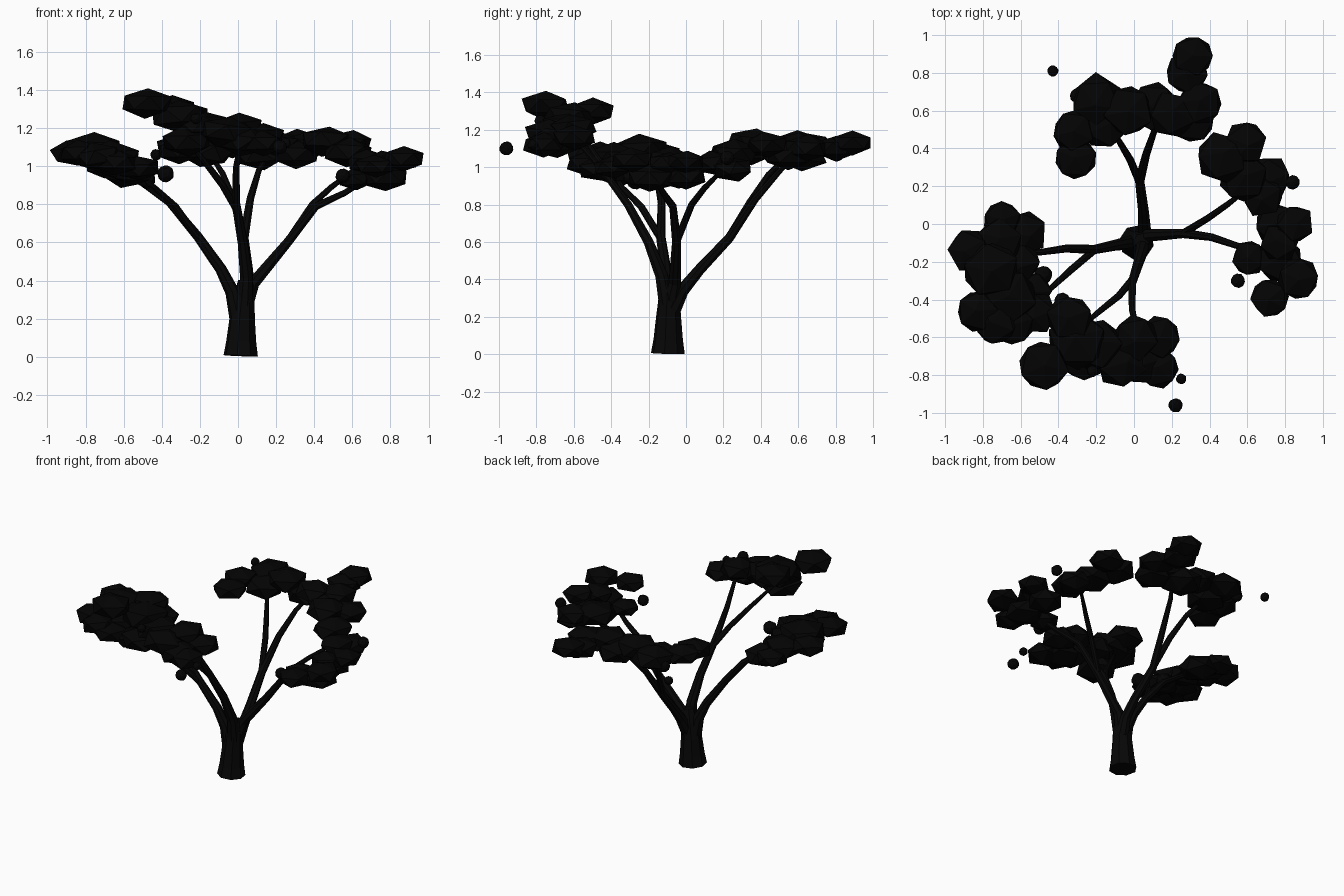
import bpy, bmesh, random
from mathutils import Matrix, Vector

random.seed(11)


def material(name, rgb):
    m = bpy.data.materials.new(name)
    m.diffuse_color = (*rgb, 1)
    return m


BARK = material("dark_bark", (0.002, 0.002, 0.002))
LEAF = material("dark_leaf", (0.001, 0.001, 0.001))


def limb(name, points):
    """Eight-sided tapered tube through (x, y, z, radius) points."""
    cu = bpy.data.curves.new(name, 'CURVE')
    cu.dimensions = '3D'
    cu.bevel_depth = 1.0
    cu.bevel_resolution = 2
    cu.use_fill_caps = True
    sp = cu.splines.new('POLY')
    sp.points.add(len(points) - 1)
    for p, (x, y, z, r) in zip(sp.points, points):
        p.co = (x, y, z, 1)
        p.radius = r
    sp.use_smooth = False
    ob = bpy.data.objects.new(name, cu)
    bpy.context.collection.objects.link(ob)
    bpy.ops.object.select_all(action='DESELECT')
    ob.select_set(True)
    bpy.context.view_layer.objects.active = ob
    bpy.ops.object.convert(target='MESH')
    ob.data.materials.clear()
    ob.data.materials.append(BARK)


def foliage(name, blobs, flat=0.56, detail=1, grow=1.1):
    """Cluster of flattened, faceted leaf puffs given as (x, y, z, radius)."""
    bm = bmesh.new()
    for x, y, z, r in blobs:
        vs = bmesh.ops.create_icosphere(bm, subdivisions=detail, radius=r * grow)["verts"]
        spin = Matrix.Rotation(random.uniform(0, 6.28), 3, 'Z') @ Matrix.Rotation(random.uniform(-0.3, 0.3), 3, 'X')
        for v in vs:
            c = spin @ v.co * random.uniform(0.95, 1.05)
            v.co = Vector((c.x + x, c.y + y, c.z * flat + z))
    me = bpy.data.meshes.new(name)
    bm.to_mesh(me)
    bm.free()
    me.materials.append(LEAF)
    bpy.context.collection.objects.link(bpy.data.objects.new(name, me))


# trunk with flared foot
limb("trunk", [(0.014, -0.097, 0.005, 0.092), (0.017, -0.095, 0.08, 0.08), (0.022, -0.093, 0.2, 0.068),
               (0.03, -0.09, 0.3, 0.058), (0.04, -0.09, 0.4, 0.04)])

# left limb and its fork
limb("left_limb", [(0.0, -0.1, 0.2, 0.045), (-0.03, -0.1, 0.34, 0.037), (-0.09, -0.11, 0.46, 0.03),
                   (-0.21, -0.135, 0.63, 0.025), (-0.36, -0.13, 0.81, 0.021), (-0.5, -0.15, 0.91, 0.017),
                   (-0.65, -0.15, 1.0, 0.011)])
limb("left_fork", [(-0.2, -0.13, 0.61, 0.02), (-0.33, -0.24, 0.79, 0.019), (-0.44, -0.34, 0.89, 0.015),
                   (-0.62, -0.42, 1.02, 0.01)])
# right limb and its fork
limb("right_limb", [(0.04, -0.08, 0.28, 0.045), (0.08, -0.06, 0.385, 0.035), (0.26, -0.05, 0.6, 0.026),
                    (0.41, -0.07, 0.79, 0.021), (0.56, -0.12, 0.86, 0.017), (0.72, -0.18, 0.96, 0.011)])
limb("right_fork", [(0.25, -0.055, 0.59, 0.02), (0.39, 0.03, 0.8, 0.018), (0.49, 0.1, 0.89, 0.016),
                    (0.62, 0.2, 0.99, 0.01)])
# back limb and its fork
limb("back_limb", [(0.04, -0.07, 0.24, 0.045), (0.055, -0.02, 0.34, 0.036), (0.05, 0.07, 0.45, 0.03),
                   (0.03, 0.23, 0.62, 0.026), (0.065, 0.37, 0.83, 0.021), (0.11, 0.5, 0.98, 0.016),
                   (0.16, 0.58, 1.06, 0.01)])
limb("back_fork", [(0.03, 0.22, 0.61, 0.021), (-0.02, 0.34, 0.81, 0.02), (-0.08, 0.44, 0.96, 0.016),
                   (-0.15, 0.55, 1.07, 0.01)])
# front limb and its fork
limb("front_limb", [(0.035, -0.1, 0.25, 0.045), (0.045, -0.13, 0.42, 0.036), (0.025, -0.2, 0.6, 0.028),
                    (-0.01, -0.31, 0.8, 0.023), (-0.01, -0.45, 0.99, 0.018), (0.02, -0.6, 1.16, 0.011)])
limb("front_fork", [(-0.005, -0.29, 0.77, 0.02), (-0.08, -0.38, 0.9, 0.019), (-0.18, -0.46, 1.03, 0.016),
                    (-0.3, -0.56, 1.18, 0.01)])

# leaf canopy, one cluster per limb
foliage("left_foliage", [
    (-0.7, 0.02, 1.0, 0.1), (-0.58, -0.05, 0.96, 0.12), (-0.72, -0.1, 1.04, 0.12), (-0.87, -0.14, 1.07, 0.11),
    (-0.76, -0.24, 1.09, 0.15), (-0.67, -0.38, 1.04, 0.15), (-0.83, -0.46, 1.07, 0.11),
    (-0.64, -0.53, 1.02, 0.11), (-0.73, -0.52, 1.05, 0.12), (-0.54, -0.35, 0.96, 0.1), (-0.52, -0.47, 0.99, 0.11),
    (-0.6, -0.2, 0.98, 0.1)])
foliage("right_foliage", [
    (0.61, -0.18, 0.93, 0.09), (0.77, -0.19, 0.94, 0.12), (0.87, -0.29, 1.04, 0.11), (0.72, -0.39, 1.0, 0.1),
    (0.75, 0.0, 0.95, 0.11), (0.85, 0.0, 1.03, 0.1), (0.72, 0.25, 0.99, 0.11), (0.68, 0.15, 1.02, 0.11),
    (0.46, 0.35, 1.13, 0.13), (0.59, 0.43, 1.12, 0.11), (0.58, 0.25, 1.07, 0.13), (0.77, -0.1, 1.02, 0.1)])
foliage("back_foliage", [
    (-0.31, 0.35, 1.08, 0.11), (-0.32, 0.49, 1.1, 0.11), (-0.2, 0.66, 1.11, 0.13), (-0.16, 0.53, 1.07, 0.13),
    (-0.03, 0.6, 1.12, 0.13), (0.11, 0.62, 1.06, 0.13), (0.31, 0.55, 1.06, 0.12), (0.35, 0.64, 1.1, 0.12),
    (0.2, 0.58, 1.11, 0.12), (0.28, 0.8, 1.1, 0.11), (0.31, 0.89, 1.13, 0.105)])
foliage("front_foliage", [
    (-0.48, -0.75, 1.33, 0.13), (-0.34, -0.5, 1.3, 0.12), (-0.3, -0.62, 1.26, 0.15), (-0.2, -0.64, 1.21, 0.14),
    (-0.27, -0.7, 1.13, 0.13), (-0.07, -0.73, 1.18, 0.13), (0.01, -0.6, 1.21, 0.12), (0.13, -0.6, 1.16, 0.11),
    (0.13, -0.76, 1.12, 0.11), (0.03, -0.72, 1.13, 0.13)])

# small round stray buds
foliage("stray_buds", [
    (-0.43, 0.81, 1.06, 0.03), (0.84, 0.22, 1.05, 0.038), (0.55, -0.3, 0.95, 0.038), (0.22, -0.96, 1.1, 0.038),
    (0.25, -0.82, 1.12, 0.028), (-0.22, -0.78, 1.25, 0.03), (-0.48, -0.27, 0.93, 0.048),
    (-0.38, -0.41, 0.96, 0.045), (-0.3, 0.68, 1.08, 0.04)], flat=1.0, detail=2, grow=1.0)
